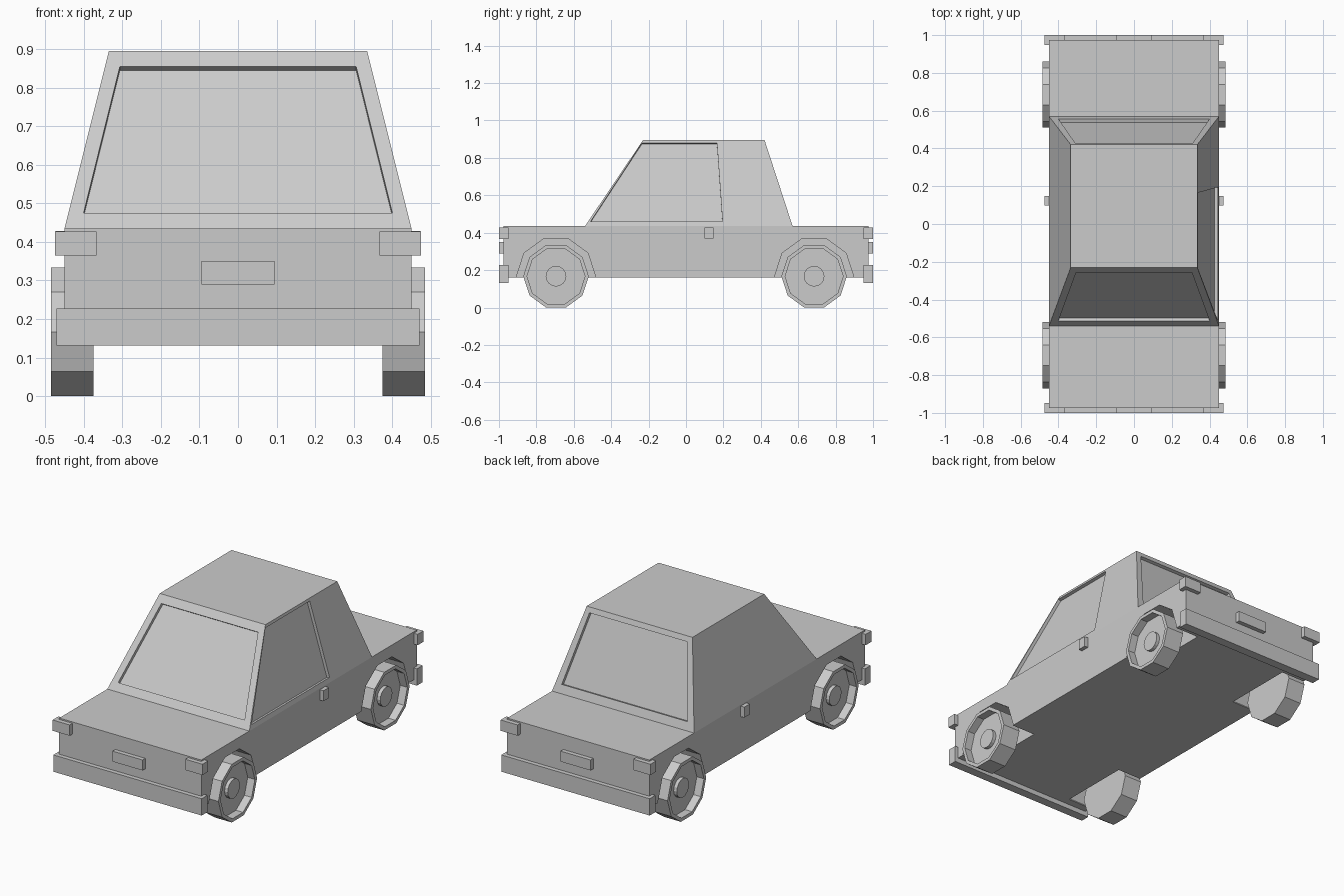
import bpy, bmesh, math
from mathutils import Vector

if "Cube" in bpy.data.objects:
    bpy.data.objects.remove(bpy.data.objects["Cube"])

GREY = (0.6, 0.6, 0.6, 1)
paint = bpy.data.materials.new("plain_grey")
paint.use_nodes = True
paint.diffuse_color = GREY
paint.node_tree.nodes["Principled BSDF"].inputs["Base Color"].default_value = GREY


def finish(name, bm):
    """Turn a bmesh into a named, painted object."""
    bmesh.ops.recalc_face_normals(bm, faces=bm.faces)
    mesh = bpy.data.meshes.new(name)
    bm.to_mesh(mesh)
    bm.free()
    mesh.materials.append(paint)
    obj = bpy.data.objects.new(name, mesh)
    bpy.context.collection.objects.link(obj)
    return obj


def box(name, xs, ys, zs):
    """Box between the given pairs of limits."""
    bm = bmesh.new()
    bmesh.ops.create_cube(bm, size=1)
    for v in bm.verts:
        v.co = [lim[0] if c < 0 else lim[1] for c, lim in zip(v.co, (xs, ys, zs))]
    return finish(name, bm)


def lathe(name, profile, y, z, side, sides=10):
    """Closed solid turned about the x direction from (x, radius) points."""
    bm = bmesh.new()
    rings = []
    for x, r in profile:
        angles = [math.tau * i / sides for i in range(sides)]
        rings.append([bm.verts.new((side * x, y + r * math.cos(a), z + r * math.sin(a)))
                      for a in angles])
    for a, b in zip(rings, rings[1:]):
        for i in range(sides):
            j = (i + 1) % sides
            bm.faces.new((a[i], a[j], b[j], b[i]))
    bm.faces.new(rings[0])
    bm.faces.new(rings[-1])
    return finish(name, bm)


# Lower body with wheel pockets, plus the wheels and hubs
BELT = 0.435
AXLE_Z = 0.167
body = box("body", (-0.45, 0.45), (-0.975, 0.975), (0.16, BELT))
tyre = [(0.375, 0.175), (0.485, 0.175), (0.485, 0.155), (0.44, 0.155)]
for end, axle_y in (("front", -0.695), ("rear", 0.685)):
    for label, side in (("left", 1), ("right", -1)):
        cutter = lathe("arch_cutter", [(0.3, 0.211), (0.6, 0.211)], axle_y, AXLE_Z, side)
        cutter.hide_render = True
        cut = body.modifiers.new("wheel_arch", "BOOLEAN")
        cut.operation = "DIFFERENCE"
        cut.solver = "EXACT"
        cut.object = cutter
        bpy.context.view_layer.objects.active = body
        bpy.ops.object.modifier_apply(modifier=cut.name)
        bpy.data.objects.remove(cutter)
        lathe(f"{end}_{label}_wheel", tyre, axle_y, AXLE_Z, side)
        lathe(f"{end}_{label}_hub", [(0.43, 0.055), (0.46, 0.055)], axle_y, AXLE_Z, side, 16)

# Cabin: tapered walls, each with a sunken window
RECESS = 0.018
bm = bmesh.new()
low = [Vector(p + (BELT,)) for p in ((-0.45, -0.54), (0.45, -0.54), (0.45, 0.57), (-0.45, 0.57))]
top = [Vector(p + (0.895,)) for p in ((-0.335, -0.23), (0.335, -0.23), (0.335, 0.42), (-0.335, 0.42))]
front_window = [(0.045, 0.087), (0.955, 0.087), (0.944, 0.913), (0.056, 0.913)]
rear_window = [(0.045, 0.1), (0.955, 0.1), (0.955, 0.937), (0.045, 0.937)]
left_window = [(0.012, 0.054), (0.662, 0.054), (0.61, 0.967), (0.008, 0.967)]
right_window = [(1 - u, v) for u, v in left_window]
for i, window in enumerate((front_window, left_window, rear_window, right_window)):
    j = (i + 1) % 4
    wall = [low[i], low[j], top[j], top[i]]
    inward = -(wall[1] - wall[0]).cross(wall[3] - wall[0]).normalized()
    rim = [wall[0].lerp(wall[1], u).lerp(wall[3].lerp(wall[2], u), v) for u, v in window]
    loops = [[bm.verts.new(p) for p in loop]
             for loop in (wall, rim, [p + inward * RECESS for p in rim])]
    for a, b in zip(loops, loops[1:]):
        for k in range(4):
            n = (k + 1) % 4
            bm.faces.new((a[k], a[n], b[n], b[k]))
    bm.faces.new(loops[-1])
bm.faces.new([bm.verts.new(p) for p in top])
bmesh.ops.remove_doubles(bm, verts=bm.verts, dist=0.0005)
finish("cabin", bm)

# Bumpers, plates and corner lights at both ends
for end, s in (("front", -1), ("rear", 1)):
    deep = sorted((s * 0.948, s * 1.0))
    box(f"{end}_bumper", (-0.47, 0.47), deep, (0.132, 0.228))
    box(f"{end}_plate", (-0.095, 0.095), deep, (0.29, 0.35))
    for label, side in (("left", 1), ("right", -1)):
        box(f"{end}_{label}_light", sorted((side * 0.367, side * 0.475)), deep, (0.365, 0.427))

# Door handles
for label, side in (("left", 1), ("right", -1)):
    box(f"{label}_door_handle", sorted((side * 0.44, side * 0.473)), (0.098, 0.148), (0.368, 0.428))
